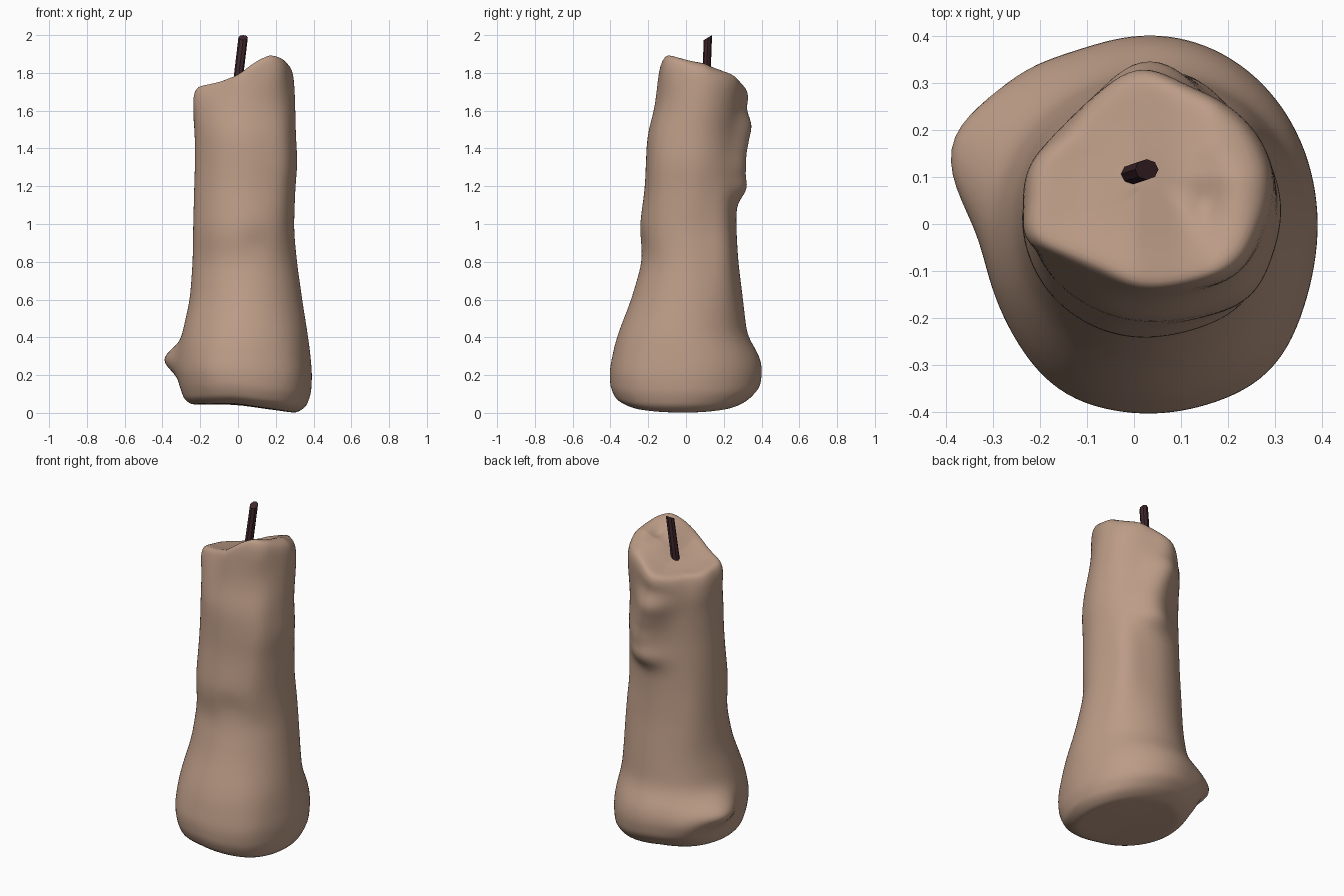
import bpy, bmesh, math
from mathutils import Vector

if "Cube" in bpy.data.objects:
    bpy.data.objects.remove(bpy.data.objects["Cube"])

SEG = 56

# Wax profile: z, left, right, front, back
PROFILE = [
    (0.00, -0.25, 0.31, -0.31, 0.27), (0.03, -0.285, 0.36, -0.37, 0.33),
    (0.10, -0.308, 0.387, -0.40, 0.392), (0.20, -0.325, 0.393, -0.405, 0.405),
    (0.30, -0.32, 0.385, -0.388, 0.39), (0.40, -0.30, 0.372, -0.368, 0.325),
    (0.60, -0.255, 0.34, -0.290, 0.302), (0.80, -0.240, 0.312, -0.232, 0.277),
    (0.97, -0.238, 0.296, -0.248, 0.267), (1.20, -0.232, 0.304, -0.217, 0.267),
    (1.32, -0.228, 0.316, -0.213, 0.27), (1.48, -0.229, 0.306, -0.205, 0.275),
    (1.60, -0.24, 0.304, -0.168, 0.29), (1.72, -0.225, 0.300, -0.155, 0.305),
    (1.90, -0.20, 0.285, -0.135, 0.30),
]

# Top rim height along x
SLOPE = [(-0.30, -0.09), (-0.22, -0.045), (-0.10, -0.03), (0.0, 0.0), (0.10, 0.075),
         (0.17, 0.112), (0.24, 0.10), (0.32, 0.055)]

# Drips and dents: angle, z, angular width, z width, amount
BUMPS = [
    (160, 0.27, 17, 0.08, 0.10), (137, 0.2, 17, 0.14, 0.04),
    (313, 0.2, 20, 0.2, 0.02), (238, 0.2, 18, 0.2, 0.012),
    (80, 1.19, 22, 0.06, 0.06), (78, 1.30, 21, 0.07, 0.05),
    (84, 1.41, 20, 0.07, 0.045), (91, 1.52, 20, 0.08, 0.068),
    (95, 1.68, 16, 0.07, 0.035),
    (45, 0.9, 18, 0.32, 0.027), (140, 1.74, 18, 0.16, -0.035),
    (203, 1.72, 12, 0.12, 0.03), (238, 1.79, 20, 0.12, -0.025),
    (315, 1.3, 18, 0.35, 0.018), (310, 1.82, 18, 0.10, 0.02),
    (285, 0.9, 18, 0.07, -0.01), (140, 0.85, 18, 0.3, 0.01),
]


def interpolate(table, x):
    for a, b in zip(table, table[1:]):
        if x <= b[0]:
            t = max(0.0, (x - a[0]) / (b[0] - a[0]))
            return [p + (q - p) * t for p, q in zip(a[1:], b[1:])]
    return table[-1][1:]


def extents(z):
    if z < 0.25:
        return interpolate(PROFILE, z)
    samples = [interpolate(PROFILE, z + d) for d in (-0.05, -0.025, 0, 0.025, 0.05)]
    return [sum(s) / 5 for s in zip(*samples)]


def wall(angle, z):
    x0, x1, y0, y1 = extents(z)
    offset = 0
    for ang, bz, aw, zw, amount in BUMPS:
        d = (math.degrees(angle) - ang + 180) % 360 - 180
        offset += amount * math.exp(-(d / aw) ** 2 - ((z - bz) / zw) ** 2)
    c, s = math.cos(angle), math.sin(angle)
    return Vector(((x0 + x1) / 2 + c * ((x1 - x0) / 2 + offset),
                   (y0 + y1) / 2 + s * ((y1 - y0) / 2 + offset)))


def top_height(p):
    h = 1.75 + interpolate(SLOPE, p.x)[0] - 0.19 * (p.y - 0.1)
    h -= 1.6 * max(0, p.x) * max(0, p.y - 0.1)
    return h - 0.05 * math.exp(-((p.x - 0.155) / 0.025) ** 2 - ((p.y - 0.05) / 0.07) ** 2)


def bottom_height(p):
    return min(0.045, max(0.0, 0.14 * (0.3 - p.x))) + 0.06 * p.y ** 2


def loft(name, rings, poles, colour):
    bm = bmesh.new()
    loops = [[bm.verts.new(p) for p in ring] for ring in rings]
    n = len(loops[0])
    for a, b in zip(loops, loops[1:]):
        for i in range(n):
            j = (i + 1) % n
            bm.faces.new((a[i], a[j], b[j], b[i]))
    if poles:
        low, high = (bm.verts.new(p) for p in poles)
        for i in range(n):
            j = (i + 1) % n
            bm.faces.new((low, loops[0][j], loops[0][i]))
            bm.faces.new((high, loops[-1][i], loops[-1][j]))
    else:
        bm.faces.new(loops[0][::-1])
        bm.faces.new(loops[-1])
    bmesh.ops.recalc_face_normals(bm, faces=bm.faces[:])
    mesh = bpy.data.meshes.new(name)
    bm.to_mesh(mesh)
    bm.free()
    ob = bpy.data.objects.new(name, mesh)
    bpy.context.collection.objects.link(ob)
    mat = bpy.data.materials.new(name + "_colour")
    mat.diffuse_color = colour
    mat.use_nodes = True
    mat.node_tree.nodes["Principled BSDF"].inputs["Base Color"].default_value = mat.diffuse_color
    mesh.materials.append(mat)
    return ob


# Wax body: bottom cap, walls, rounded rim, sloping melted top
angles = [2 * math.pi * i / SEG for i in range(SEG)]
rim = [wall(a, top_height(wall(a, 1.75)) - 0.03) for a in angles]
centre = Vector((0.03, 0.09))
base_centre = Vector((0.03, 0.0))
rings = []
for f in (0.3, 0.6, 0.9):
    ring = []
    for a in angles:
        p = base_centre.lerp(wall(a, 0), f)
        ring.append((p.x, p.y, bottom_height(p)))
    rings.append(ring)
heights = [0, 0.02, 0.04] + [0.06 + 1.64 * k / 40 for k in range(41)]
for z0 in heights:
    ring = []
    for a, r in zip(angles, rim):
        z = z0
        if z > 1.4:
            z = 1.4 + (z - 1.4) / 0.3 * (top_height(r) - 0.05 - 1.4)
        p = wall(a, z)
        lift = bottom_height(p) * max(0, 1 - z / 0.4)
        ring.append((p.x, p.y, z + lift))
    rings.append(ring)
for f, drop in ((0.975, 0.018), (0.92, 0.0), (0.8, 0.0), (0.65, 0.004),
                (0.5, 0.006), (0.35, 0.006), (0.18, 0.006)):
    ring = []
    for r in rim:
        p = centre.lerp(r, f)
        ring.append((p.x, p.y, top_height(p) - drop))
    rings.append(ring)
poles = [(0.03, 0, bottom_height(base_centre)), (0.03, 0.09, top_height(centre) - 0.006)]
wax = loft("wax_body", rings, poles, (0.50, 0.33, 0.24, 1))
for poly in wax.data.polygons:
    poly.use_smooth = True
sub = wax.modifiers.new("smooth", 'SUBSURF')
sub.levels = sub.render_levels = 1

# Wick: leaning eight-sided stick with a slanted tip
wick_rings = []
for cx, cy, z, slant in ((-0.006, 0.105, 1.70, 0), (0.0, 0.107, 1.76, 0), (0.027, 0.116, 1.987, 0.6)):
    wick_rings.append([(cx + 0.025 * math.cos(a), cy + 0.022 * math.sin(a),
                        z + slant * 0.022 * math.sin(a))
                       for a in (math.pi * i / 4 for i in range(8))])
loft("wick", wick_rings, None, (0.05, 0.02, 0.025, 1))
